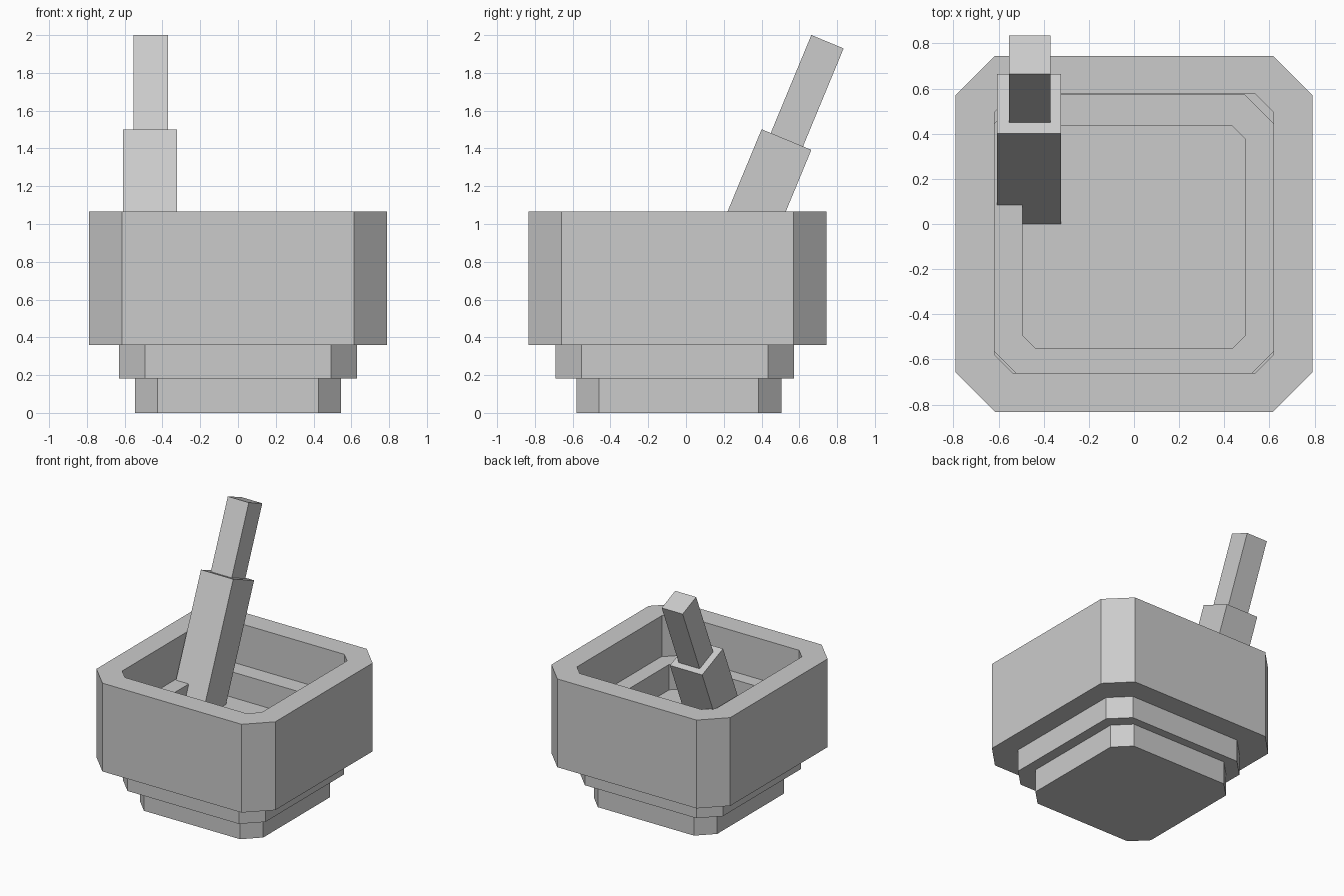
import bpy, bmesh, math
from mathutils import Matrix, Vector

if "Cube" in bpy.data.objects:
    bpy.data.objects.remove(bpy.data.objects["Cube"])

stone = bpy.data.materials.new("stone_grey")
stone.diffuse_color = (0.6, 0.6, 0.6, 1)
stone.use_nodes = True
stone.node_tree.nodes["Principled BSDF"].inputs["Base Color"].default_value = stone.diffuse_color


def finish(name, bm):
    bmesh.ops.recalc_face_normals(bm, faces=bm.faces)
    me = bpy.data.meshes.new(name)
    bm.to_mesh(me)
    bm.free()
    me.materials.append(stone)
    ob = bpy.data.objects.new(name, me)
    bpy.context.collection.objects.link(ob)
    return ob


def octagon(bm, hx, y0, y1, c, z):
    """Rectangle with chamfered corners at height z."""
    pts = [(-hx + c, y0), (hx - c, y0), (hx, y0 + c), (hx, y1 - c),
           (hx - c, y1), (-hx + c, y1), (-hx, y1 - c), (-hx, y0 + c)]
    return [bm.verts.new((x, y, z)) for x, y in pts]


def vessel(name, loops):
    """Closed solid through a chain of chamfered outlines, capped at both ends."""
    bm = bmesh.new()
    rings = [octagon(bm, *l) for l in loops]
    for a, b in zip(rings, rings[1:]):
        for i in range(8):
            j = (i + 1) % 8
            bm.faces.new((a[i], a[j], b[j], b[i]))
    bm.faces.new(rings[0])
    bm.faces.new(rings[-1])
    return finish(name, bm)


# Mortar: foot, stepped collar with the inner well, and the thick outer bowl
foot = (0.545, -0.58, 0.505, 0.12)
collar = (0.63, -0.692, 0.573, 0.138)
well = (0.494, -0.551, 0.434, 0.058)
body = (0.79, -0.833, 0.745, 0.175)
mouth = (0.617, -0.66, 0.575, 0.08)
vessel("foot", [(*foot, 0), (*foot, 0.19)])
vessel("collar", [(*collar, 0.183), (*collar, 0.74), (*well, 0.74), (*well, 0.537)])
vessel("outer_bowl", [(*body, 0.36), (*body, 1.065), (*mouth, 1.065), (*mouth, 0.5)])

# Pestle: two square bars sharing one axis tilted toward the back
tilt = Matrix.Rotation(math.radians(-22.5), 4, 'X')


def bar(name, x, width, top, length):
    bm = bmesh.new()
    bmesh.ops.create_cube(bm, size=1)
    place = (Matrix.Translation((x, *top)) @ tilt
             @ Matrix.Translation((0, 0, -length / 2))
             @ Matrix.Diagonal((width, width, length, 1)))
    bm.transform(place)
    finish(name, bm)


bar("pestle_head", -0.465, 0.285, (0.532, 1.447), 1.05)
bar("pestle_handle", -0.462, 0.185, (0.749, 1.965), 0.6)
